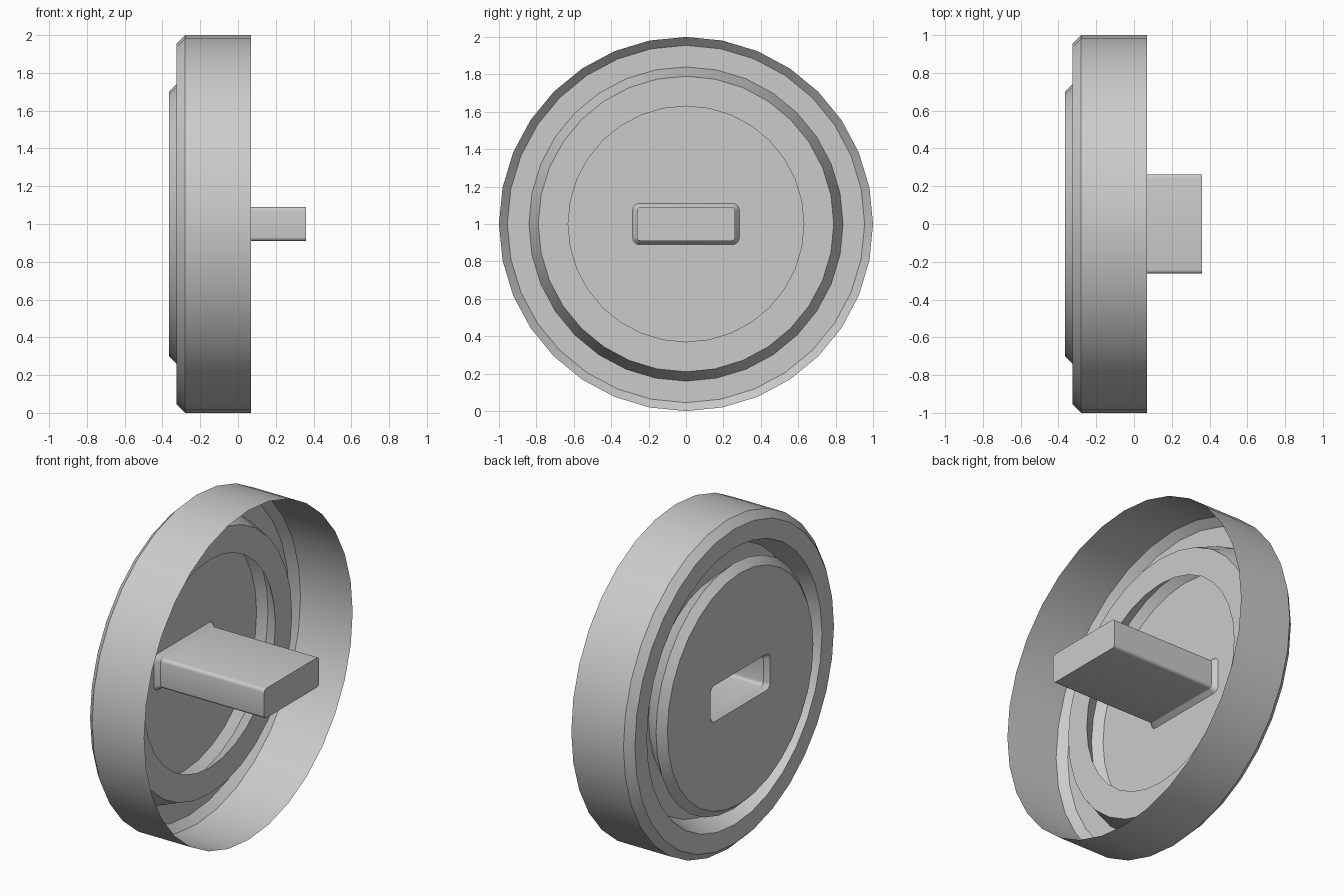
import bpy, bmesh
from math import sin, cos, pi, radians

SEGMENTS = 32
old = bpy.data.objects.get("Cube")
if old:
    bpy.data.objects.remove(old, do_unlink=True)

grey = bpy.data.materials.new("light_grey")
grey.use_nodes = True
colour = (0.6, 0.6, 0.6, 1)
grey.diffuse_color = colour
grey.node_tree.nodes["Principled BSDF"].inputs["Base Color"].default_value = colour


def circle(bm, x, r):
    return [bm.verts.new((x, r * sin(2 * pi * i / SEGMENTS), 1 + r * cos(2 * pi * i / SEGMENTS)))
            for i in range(SEGMENTS)]


def rounded_rect(bm, x, half_y, half_z, r, steps=4):
    loop = []
    for corner, (sy, sz) in enumerate([(1, 1), (-1, 1), (-1, -1), (1, -1)]):
        for s in range(steps + 1):
            a = (corner + s / steps) * pi / 2
            loop.append(bm.verts.new((x, sy * (half_y - r) + r * cos(a),
                                      1 + sz * (half_z - r) + r * sin(a))))
    return loop


def bridge(bm, a, b):
    for i in range(len(a)):
        j = (i + 1) % len(a)
        bm.faces.new((a[i], a[j], b[j], b[i]))


def loop_edges(bm, loop):
    return [bm.edges.get((v, loop[i - 1])) or bm.edges.new((v, loop[i - 1]))
            for i, v in enumerate(loop)]


def finish(name, bm):
    bmesh.ops.recalc_face_normals(bm, faces=bm.faces)
    mesh = bpy.data.meshes.new(name)
    bm.to_mesh(mesh)
    bm.free()
    obj = bpy.data.objects.new(name, mesh)
    bpy.context.collection.objects.link(obj)
    mesh.materials.append(grey)
    bpy.ops.object.select_all(action="DESELECT")
    obj.select_set(True)
    bpy.context.view_layer.objects.active = obj
    bpy.ops.object.shade_smooth_by_angle(angle=radians(30))


# Thin pressed cap: open rim, chamfer, face, groove and raised centre
bm = bmesh.new()
profile = [(0.07, 1.0), (-0.28, 1.0), (-0.325, 0.955), (-0.325, 0.84),
           (-0.19, 0.79), (-0.19, 0.63), (-0.32, 0.745), (-0.365, 0.70)]
rings = [circle(bm, x, r) for x, r in profile]
for a, b in zip(rings, rings[1:]):
    bridge(bm, a, b)

# Flat centre with a slot opening
slot = rounded_rect(bm, -0.365, 0.285, 0.11, 0.035)
bmesh.ops.triangle_fill(bm, use_beauty=True, normal=(-1, 0, 0),
                        edges=loop_edges(bm, rings[-1]) + loop_edges(bm, slot))

# Hollow tongue: flared mouth, straight sleeve, closed tip
neck = rounded_rect(bm, -0.335, 0.263, 0.09, 0.02)
tip = rounded_rect(bm, 0.36, 0.263, 0.09, 0.02)
bridge(bm, slot, neck)
bridge(bm, neck, tip)
bm.faces.new(tip)
finish("cap_with_hollow_tongue", bm)
